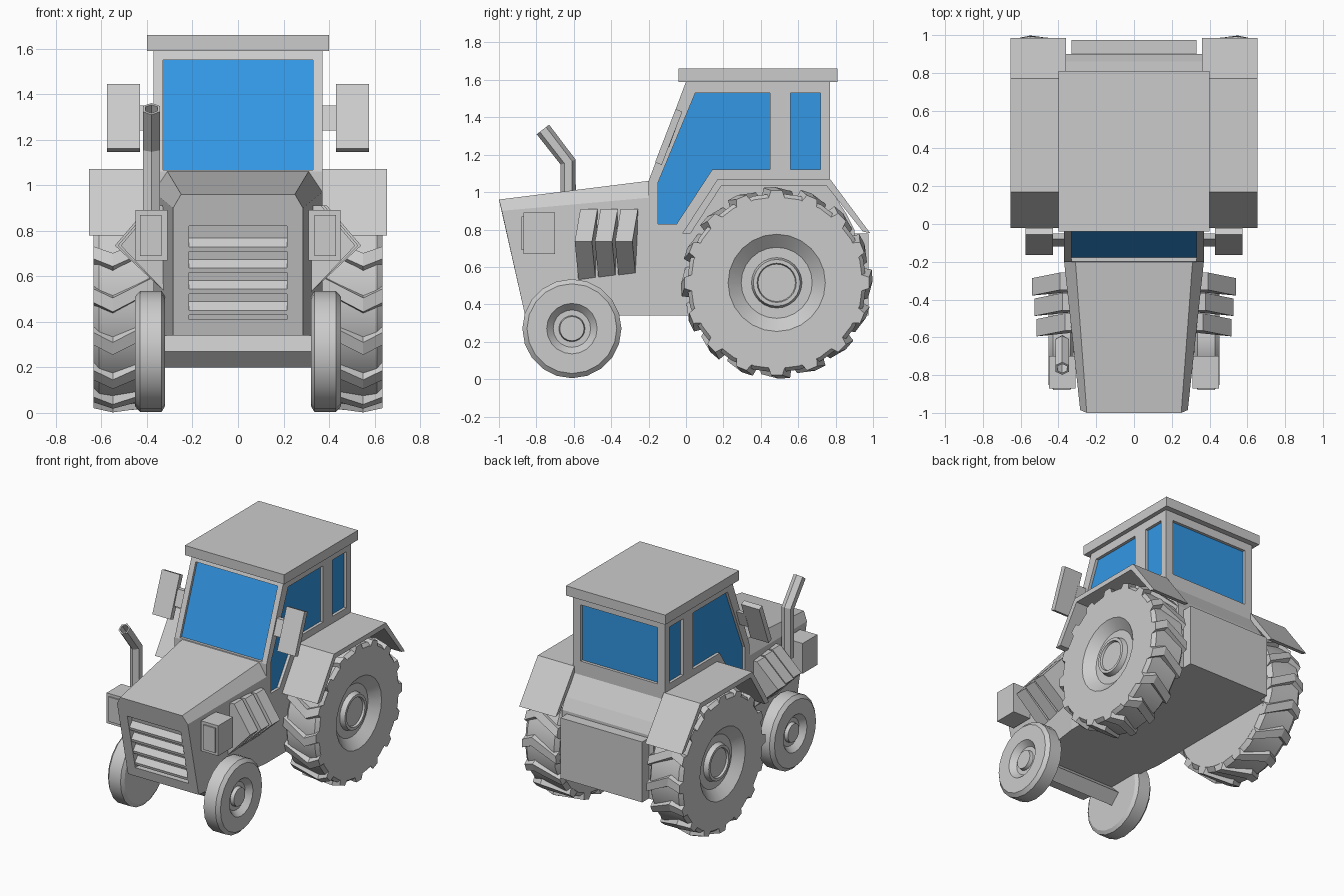
import bpy, bmesh, math
from mathutils import Vector, Matrix

cube = bpy.data.objects.get("Cube")
if cube:
    bpy.data.objects.remove(cube, do_unlink=True)


def material(name, rgb):
    m = bpy.data.materials.new(name)
    m.use_nodes = True
    m.diffuse_color = (*rgb, 1)
    m.node_tree.nodes["Principled BSDF"].inputs["Base Color"].default_value = (*rgb, 1)
    return m


GREY = material("light grey paint", (0.6, 0.6, 0.6))
BLUE = material("blue glass", (0.032, 0.31, 0.78))


def finish(name, bm, mat=GREY):
    bmesh.ops.recalc_face_normals(bm, faces=bm.faces[:])
    mesh = bpy.data.meshes.new(name)
    bm.to_mesh(mesh)
    bm.free()
    mesh.materials.append(mat)
    obj = bpy.data.objects.new(name, mesh)
    bpy.context.collection.objects.link(obj)
    return obj


def loft(name, rings, mat=GREY, caps=True):
    """Skin a list of equal-length closed rings."""
    bm = bmesh.new()
    loops = [[bm.verts.new(p) for p in r] for r in rings]
    n = len(loops[0])
    for a, b in zip(loops, loops[1:]):
        for i in range(n):
            j = (i + 1) % n
            bm.faces.new((a[i], a[j], b[j], b[i]))
    if caps:
        bm.faces.new(loops[0])
        bm.faces.new(loops[-1])
    return finish(name, bm, mat)


def prism(name, profile, x0, x1, mat=GREY):
    """Extrude a (y, z) side profile across x."""
    return loft(name, [[(x, y, z) for y, z in profile] for x in (x0, x1)], mat)


def box(name, x, y, z, mat=GREY):
    return prism(name, [(y[0], z[0]), (y[1], z[0]), (y[1], z[1]), (y[0], z[1])], *x, mat)


def cut(obj, cutter):
    cutter.hide_render = True
    mod = obj.modifiers.new("cut", "BOOLEAN")
    mod.operation, mod.solver, mod.object = "DIFFERENCE", "EXACT", cutter
    bpy.context.view_layer.objects.active = obj
    bpy.ops.object.modifier_apply(modifier=mod.name)
    bpy.data.objects.remove(cutter, do_unlink=True)


def smooth(obj):
    bpy.ops.object.select_all(action="DESELECT")
    obj.select_set(True)
    bpy.context.view_layer.objects.active = obj
    bpy.ops.object.shade_smooth_by_angle(angle=math.radians(30))


# Cab with its recessed windows
cab = prism("cab", [(-.2, .34), (-.2, 1.06), (0, 1.59), (.77, 1.59), (.77, 1.02),
                    (.86, .88), (.9, .8), (.9, .34)], -.37, .37)
door = [(-.15, .83), (-.05, .83), (.14, 1.12), (.45, 1.12), (.45, 1.53), (.05, 1.53), (-.15, 1.05)]
quarter = [(.56, 1.12), (.72, 1.12), (.72, 1.53), (.56, 1.53)]
for s, side in ((1, "left"), (-1, "right")):
    for label, shape in (("door", door), ("quarter", quarter)):
        cut(cab, prism("cutter", shape, s * .345, s * .4))
        prism(f"{side}_{label}_window", shape, s * .341, s * .349, BLUE)


def screen(depth0, depth1):
    """Slab parallel to the sloping front of the cab."""
    lo, hi = (-.198, 1.066), (-.015, 1.55)
    return [(lo[0] + depth0, lo[1]), (lo[0] + depth1, lo[1]),
            (hi[0] + depth1, hi[1]), (hi[0] + depth0, hi[1])]


cut(cab, prism("cutter", screen(-.06, .025), -.33, .33))
prism("windshield", screen(.02, .028), -.33, .33, BLUE)
cut(cab, box("cutter", (-.31, .31), (.745, .82), (1.12, 1.53)))
box("rear_window", (-.31, .31), (.741, .749), (1.12, 1.53), BLUE)
box("roof", (-.4, .4), (-.04, .81), (1.59, 1.66))
box("rear_housing", (-.33, .33), (.88, .975), (.34, .78))


# Tapered hood with chamfered top edges
def hood_ring(w, top_w, bottom, shoulder, top):
    half = [(w, *bottom), (w, *shoulder), (top_w, *top)]
    return half + [(-x, y, z) for x, y, z in reversed(half)]


hood = loft("hood", [hood_ring(.285, .25, (-.86, .34), (-.985, .9), (-1, .96)),
                     hood_ring(.37, .31, (-.2, .34), (-.2, .97), (-.2, 1.06))])


# Front grille recess and slats
def front_y(z):
    return -.86 - (z - .34) * .224


grille = [(front_y(z) + d, z) for z, d in ((.41, -.05), (.41, .045), (.82, .045), (.82, -.05))]
cut(hood, prism("cutter", grille, -.215, .215))
for i in range(4):
    z = .45 + i * .093
    y = front_y(z)
    prism(f"grille_slat_{i + 1}", [(y + .005, z), (y + .05, z + .055), (y + .05, z - .02),
                                   (y + .01, z - .02)], -.215, .215)

# Front axle: square bar set on edge
prism("front_axle", [(-.68, .27), (-.61, .2), (-.54, .27), (-.61, .34)], -.33, .33)


# Wheels turned about the x axis
def wheel(name, s, centre, profile, sides):
    rings = []
    for x, r in profile:
        rings.append([(s * (centre[0] + x), centre[1] + r * math.cos(math.tau * i / sides),
                       centre[2] + r * math.sin(math.tau * i / sides)) for i in range(sides)])
    smooth(loft(name, rings))


def lugs(name, s, centre, count):
    bm = bmesh.new()
    stations = ((-.135, -.11), (.05, .08), (.135, 0))
    for k in range(count):
        sections = []
        for x, shift in stations:
            a = math.tau * k / count + shift
            sec = []
            for da, r in ((-.1, .45), (-.06, .513), (.06, .513), (.1, .45)):
                if abs(x) > .1 and r > .5:
                    r = .495
                sec.append(bm.verts.new((s * (centre[0] + x), centre[1] + r * math.cos(a + da),
                                         centre[2] + r * math.sin(a + da))))
            sections.append(sec)
        for p, q in zip(sections, sections[1:]):
            for i in range(4):
                j = (i + 1) % 4
                bm.faces.new((p[i], p[j], q[j], q[i]))
        bm.faces.new(sections[0])
        bm.faces.new(sections[-1])
    finish(name, bm)


rear_profile = [(-.135, .1), (-.135, .45), (-.11, .48), (.11, .48), (.135, .46), (.135, .26),
                (.075, .19), (.075, .135), (.11, .125), (.11, .105), (.095, .1)]
front_profile = [(-.065, .05), (-.065, .24), (-.05, .265), (.045, .265), (.068, .24), (.068, .135),
                 (.03, .1), (.03, .07), (.055, .065), (.055, .05)]
rear_centre, front_centre = (.5, .485, .515), (.385, -.61, .27)
fender = [(-.02, .78), (.17, 1.07), (.77, 1.07), (.985, .78),
          (.945, .79), (.75, 1.035), (.19, 1.035), (.025, .78)]

for s, side in ((1, "left"), (-1, "right")):
    wheel(f"{side}_rear_wheel", s, rear_centre, rear_profile, 24)
    lugs(f"{side}_rear_tread", s, rear_centre, 16)
    wheel(f"{side}_front_wheel", s, front_centre, front_profile, 20)
    prism(f"{side}_fender", fender, s * .36, s * .655)

    # Headlight with raised lens
    box(f"{side}_headlight", (s * .31, s * .45), (-.87, -.7), (.67, .89))
    box(f"{side}_headlight_lens", (s * .335, s * .43), (-.879, -.868), (.69, .87))

    # Three wedge-shaped side vents, swept forward at their outer edge
    for i in range(3):
        y, out = -.575 + i * .108, .515 + i * .013
        rings = [[(s * .32, y0, .53), (s * out, y0 - .02, .735), (s * (out - .15), y0 + .01, .91),
                  (s * .32, y0 + .01, .91)] for y0 in (y, y + .092)]
        loft(f"{side}_vent_{i + 1}", rings)

    # Mirror and its arm
    prism(f"{side}_mirror", [(-.165, 1.16), (-.13, 1.145), (-.02, 1.43), (-.055, 1.445)],
          s * .43, s * .575)
    prism(f"{side}_mirror_arm", [(-.12, 1.24), (-.09, 1.24), (-.05, 1.35), (-.08, 1.35)],
          s * .34, s * .44)

# Bent exhaust pipe, six-sided, open at the tip
path = [Vector((-.38, y, z)) for y, z in ((-.63, .8), (-.63, 1.16), (-.765, 1.335))]
tilts = (0, .33, .66)
rings = []
for radius, scale_set in ((.042, (0, 1, 2)), (.03, (2, 1))):
    for k in scale_set:
        turn = Matrix.Rotation(tilts[k], 3, "X")
        rings.append([path[k] + turn @ Vector((radius * math.sin(math.tau * i / 6),
                                               radius * math.cos(math.tau * i / 6), 0))
                      for i in range(6)])
loft("exhaust_pipe", rings)
